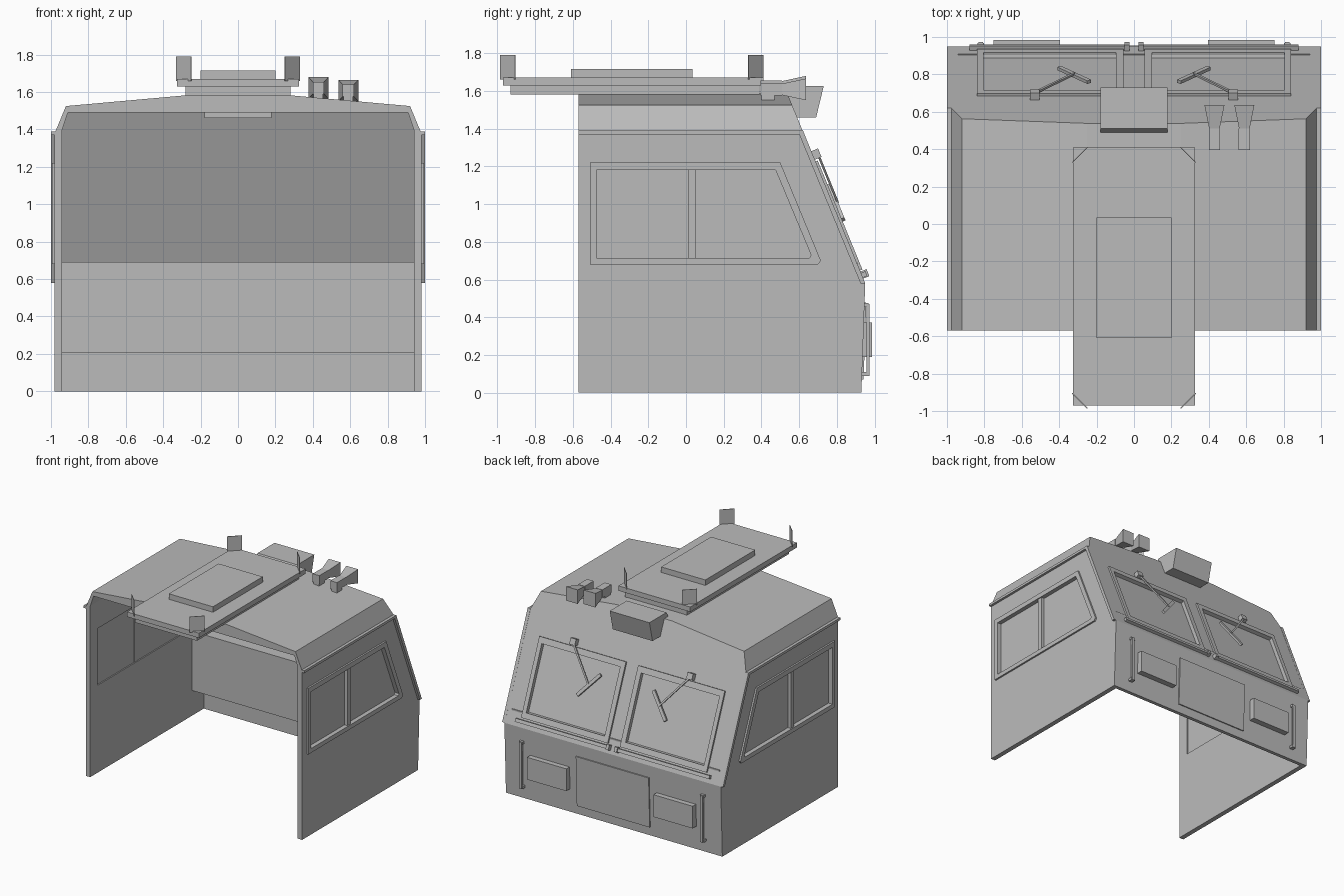
import bpy, bmesh
from mathutils import Matrix, Vector

if "Cube" in bpy.data.objects:
    bpy.data.objects.remove(bpy.data.objects["Cube"])

grey = bpy.data.materials.new("primer_grey")
grey.use_nodes = True
COLOUR = (0.5, 0.5, 0.5, 1)
grey.diffuse_color = COLOUR
grey.node_tree.nodes["Principled BSDF"].inputs["Base Color"].default_value = COLOUR


def frame(origin, a, b, n):
    """Matrix taking (across, up, depth) to the model."""
    m = Matrix([Vector(v).normalized() for v in (a, b, n)]).transposed().to_4x4()
    m.translation = origin
    return m


def finish(name, bm):
    bmesh.ops.recalc_face_normals(bm, faces=bm.faces)
    mesh = bpy.data.meshes.new(name)
    bm.to_mesh(mesh)
    bm.free()
    mesh.materials.append(grey)
    ob = bpy.data.objects.new(name, mesh)
    bpy.context.collection.objects.link(ob)
    return ob


def loop(bm, pts, m, d):
    return [bm.verts.new(m @ Vector((a, b, d))) for a, b in pts]


def bridge(bm, p, q):
    n = len(p)
    for i in range(n):
        j = (i + 1) % n
        bm.faces.new((p[i], p[j], q[j], q[i]))


def slab(name, pts, m, d0, d1, taper=1.0):
    """Outline pushed from depth d0 to d1, its far end scaled by taper."""
    c = sum((Vector(p) for p in pts), Vector((0, 0))) / len(pts)
    far = [c + (Vector(p) - c) * taper for p in pts]
    bm = bmesh.new()
    p, q = loop(bm, pts, m, d0), loop(bm, far, m, d1)
    bm.faces.new(p)
    bm.faces.new(q)
    bridge(bm, p, q)
    return finish(name, bm)


def ring(name, outer, inner, m, d0, d1):
    """Frame between two outlines with equal point counts."""
    bm = bmesh.new()
    loops = [loop(bm, o, m, d) for o, d in ((outer, d0), (outer, d1), (inner, d1), (inner, d0))]
    for i in range(4):
        bridge(bm, loops[i], loops[(i + 1) % 4])
    return finish(name, bm)


def rect(a0, a1, b0, b1):
    return [(a0, b0), (a1, b0), (a1, b1), (a0, b1)]


def box(name, x0, x1, y0, y1, z0, z1):
    return slab(name, rect(x0, x1, y0, y1), Matrix(), z0, z1)


def boolean(ob, cutter, operation):
    mod = ob.modifiers.new("cut", 'BOOLEAN')
    mod.object, mod.operation, mod.solver = cutter, operation, 'EXACT'
    bpy.context.view_layer.update()
    mesh = bpy.data.meshes.new_from_object(ob.evaluated_get(bpy.context.evaluated_depsgraph_get()))
    ob.modifiers.clear()
    ob.data = mesh
    bpy.data.objects.remove(cutter)


def mirrored(pts):
    return pts + [(-x, z) for x, z in reversed(pts)]


# Working planes: cross-section, side profile, sloped windscreen, lower nose
SLOPE = 0.41
SECTION = frame((0, 0, 0), (1, 0, 0), (0, 0, 1), (0, 1, 0))
PROFILE = frame((0, 0, 0), (0, 1, 0), (0, 0, 1), (1, 0, 0))
SCREEN = frame((0, 0.95, 0.58), (1, 0, 0), (0, -SLOPE, 1), (0, 1, SLOPE))
NOSE = frame((0, 0.93, 0), (1, 0, 0), (0, 0.02, 0.58), (0, 0.58, -0.02))
SIDES = {n: frame((s * 0.98, 0, 0), (0, 1, 0), (0, 0, 1), (s, 0, 0))
         for n, s in (("left", 1), ("right", -1))}


def up(z):
    """Height to distance along the sloped windscreen."""
    return (z - 0.58) * (1 + SLOPE ** 2) ** 0.5


def screen_y(z, inset=0):
    return 0.95 - inset - SLOPE * (z - 0.58)


# Hollow cab shell, open at the rear and underneath
shell = slab("cab_shell", mirrored([(0.98, 0), (0.98, 1.38), (0.92, 1.525), (0.25, 1.585)]),
             SECTION, -0.57, 1.2)
boolean(shell, slab("nose_profile", [(-0.57, -0.1), (0.926, -0.1), (0.95, 0.58),
                                     (screen_y(1.7), 1.7), (-0.57, 1.7)], PROFILE, -2, 2), 'INTERSECT')
room = slab("room", mirrored([(0.94, -0.2), (0.94, 1.40), (0.91, 1.49)]), SECTION, -0.7, 1.2)
boolean(room, slab("room_profile", [(-0.8, -0.3), (0.9, -0.3), (0.9, 0.62),
                                    (screen_y(1.7, 0.035), 1.7), (-0.8, 1.7)], PROFILE, -2, 2), 'INTERSECT')
boolean(shell, room, 'DIFFERENCE')

side_outer = [(-0.51, 0.68), (0.70, 0.68), (0.715, 0.70), (0.50, 1.22), (-0.51, 1.22)]
side_inner = [(-0.475, 0.715), (0.655, 0.715), (0.663, 0.73), (0.475, 1.18), (-0.475, 1.18)]
gutter = [(-0.57, 1.37), (0.60, 1.37), (0.925, 0.58), (0.95, 0.58), (0.62, 1.39), (-0.57, 1.39)]

# Side windows and rain gutters
for n, m in SIDES.items():
    boolean(shell, slab("cutter", side_inner, m, -0.1, 0.1), 'DIFFERENCE')
    ring(n + "_side_window_frame", side_outer, side_inner, m, -0.01, 0.014)
    slab(n + "_side_glass", side_inner, m, -0.03, -0.022)
    slab(n + "_window_post", rect(0.01, 0.05, 0.715, 1.18), m, -0.035, 0.005)
    slab(n + "_rain_gutter", gutter, m, -0.005, 0.02)

for n, s in (("left", 1), ("right", -1)):
    # Windscreen pane
    hole = rect(s * 0.095, s * 0.805, up(0.69), up(1.18))
    boolean(shell, slab("cutter", hole, SCREEN, -0.1, 0.1), 'DIFFERENCE')
    ring(n + "_windscreen_frame", rect(s * 0.055, s * 0.84, up(0.648), up(1.225)), hole, SCREEN, -0.01, 0.014)
    slab(n + "_windscreen_glass", hole, SCREEN, -0.025, -0.017)
    slab(n + "_windscreen_sill", rect(s * 0.03, s * 0.88, up(0.61), up(0.635)), SCREEN, -0.005, 0.025)
    slab(n + "_sill_end", rect(s * 0.025, s * 0.05, up(0.605), up(0.642)), SCREEN, -0.005, 0.035)

    # Wiper: pivot, arm and blade
    slab(n + "_wiper_pivot", rect(s * 0.505, s * 0.555, up(1.235), up(1.28)), SCREEN, -0.005, 0.04)

    def bar(name, p, q, width, d0, d1):
        p, q = Vector(p), Vector(q)
        side = (q - p).orthogonal().normalized() * width / 2
        slab(name, [p - side, q - side, q + side, p + side], SCREEN, d0, d1)

    bar(n + "_wiper_arm", (s * 0.53, up(1.25)), (s * 0.32, up(1.0)), 0.014, 0.022, 0.034)
    bar(n + "_wiper_blade", (s * 0.40, up(0.91)), (s * 0.24, up(1.09)), 0.026, 0.012, 0.03)

    # Nose lamp box and grab rail
    box(n + "_lamp_box", s * 0.395, s * 0.75, 0.92, 0.985, 0.19, 0.372)
    box(n + "_grab_rail", s * 0.808, s * 0.832, 0.957, 0.972, 0.09, 0.47)
    for i, z in enumerate((0.09, 0.455)):
        box(f"{n}_rail_foot_{i}", s * 0.803, s * 0.837, 0.925, 0.968, z, z + 0.02)

# Nose door and inside desk
slab("nose_door", rect(-0.33, 0.33, 0.07, 0.48), NOSE, -0.005, 0.009)
box("desk", -0.942, 0.942, 0.75, 0.91, 0.205, 0.69)

# Lamp housing over the windscreen
slab("roof_lamp_housing", [(0.49, 1.46), (0.69, 1.46), (0.73, 1.625), (0.51, 1.625), (0.49, 1.59)],
     PROFILE, -0.18, 0.18)

# Roof unit: base, deck, lid and diagonal corner plates
box("roof_unit_base", -0.28, 0.28, -0.93, 0.39, 1.58, 1.63)
box("roof_unit_deck", -0.325, 0.325, -0.97, 0.41, 1.63, 1.67)
box("roof_unit_lid", -0.2, 0.2, -0.61, 0.035, 1.67, 1.715)
for sx in (-1, 1):
    for sy, cy in ((-1, -0.945), (1, 0.37)):
        plate = frame((sx * 0.29, cy, 0), (sx, -sy, 0), (0, 0, 1), (sx, sy, 0))
        slab("corner_plate", rect(-0.057, 0.057, 1.66, 1.79), plate, -0.002, 0.002)

# Twin horns
for n, x, z in (("inner", 0.43, 1.622), ("outer", 0.59, 1.608)):
    slab(n + "_horn_driver", rect(x - 0.03, x + 0.03, z - 0.033, z + 0.033), SECTION, 0.395, 0.51)
    slab(n + "_horn_bell", rect(x - 0.026, x + 0.026, z - 0.028, z + 0.028), SECTION, 0.5, 0.635, 2.05)
    box(n + "_horn_foot", x - 0.025, x + 0.025, 0.40, 0.47, 1.53, z)
